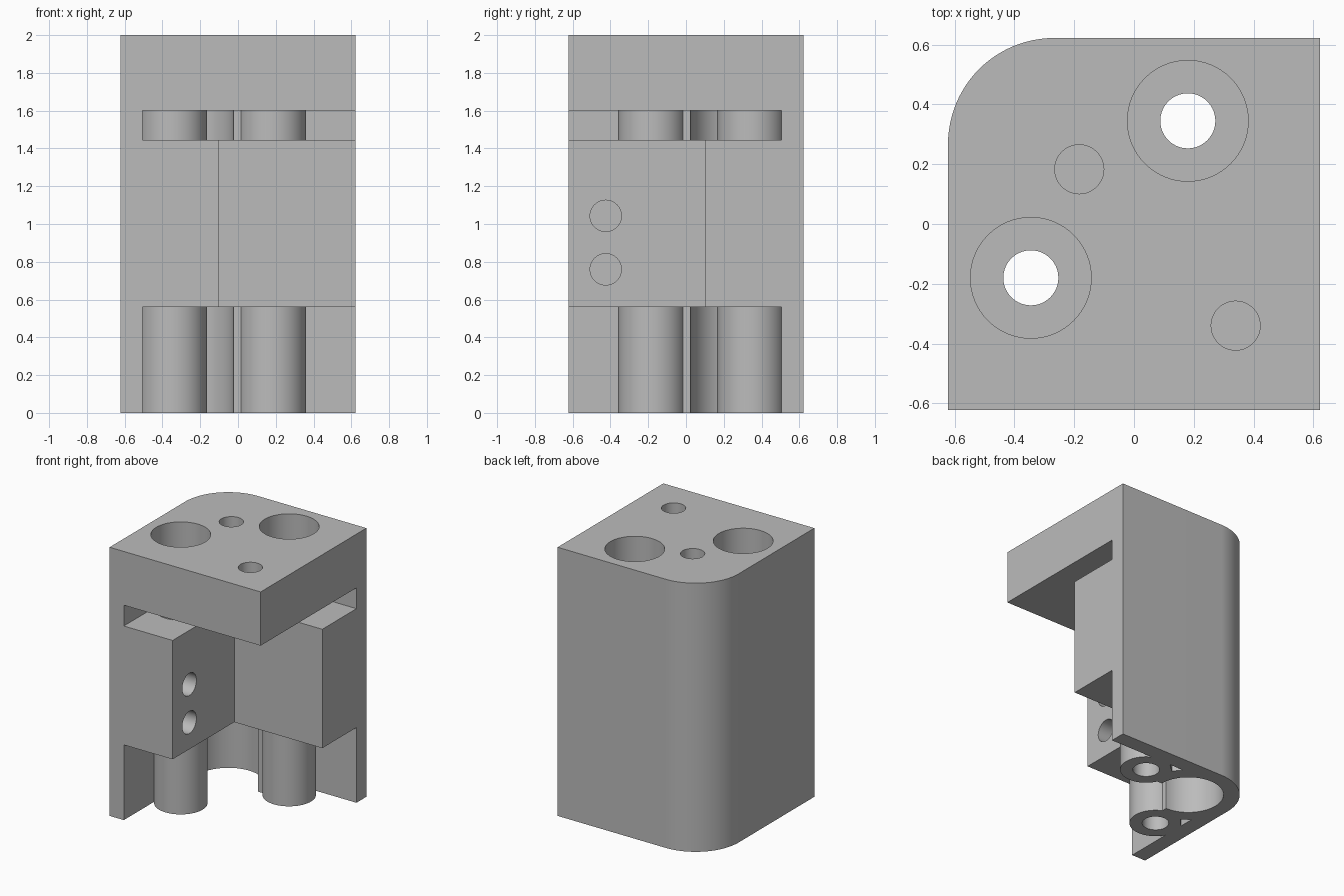
import bpy, bmesh, math

if "Cube" in bpy.data.objects:
    bpy.data.objects.remove(bpy.data.objects["Cube"])

grey = bpy.data.materials.new("plain grey")
grey.diffuse_color = (0.5, 0.5, 0.5, 1)
grey.use_nodes = True
grey.node_tree.nodes["Principled BSDF"].inputs["Base Color"].default_value = grey.diffuse_color


def prism(name, pts, z0, z1):
    """Extrude a counter-clockwise outline from z0 to z1."""
    bm = bmesh.new()
    low = [bm.verts.new((x, y, z0)) for x, y in pts]
    high = [bm.verts.new((x, y, z1)) for x, y in pts]
    bm.faces.new(low[::-1])
    bm.faces.new(high)
    n = len(pts)
    for i in range(n):
        j = (i + 1) % n
        bm.faces.new((low[i], low[j], high[j], high[i]))
    bmesh.ops.recalc_face_normals(bm, faces=bm.faces)
    me = bpy.data.meshes.new(name)
    bm.to_mesh(me)
    bm.free()
    ob = bpy.data.objects.new(name, me)
    bpy.context.collection.objects.link(ob)
    me.materials.append(grey)
    return ob


def rect(x0, x1, y0, y1):
    return [(x0, y0), (x1, y0), (x1, y1), (x0, y1)]


def arc(cx, cy, r, a0=0, a1=360, n=64):
    full = a1 - a0 == 360
    steps = n if full else n + 1
    return [(cx + r * math.cos(math.radians(a0 + (a1 - a0) * i / n)),
             cy + r * math.sin(math.radians(a0 + (a1 - a0) * i / n))) for i in range(steps)]


def mirrored(pts):
    """Reflect an outline across the diagonal through the rounded corner."""
    return [(-y, -x) for x, y in pts][::-1]


def cut(target, tool):
    mod = target.modifiers.new("cut", 'BOOLEAN')
    mod.operation = 'DIFFERENCE'
    mod.solver = 'EXACT'
    mod.object = tool
    bpy.context.view_layer.objects.active = target
    bpy.ops.object.modifier_apply(modifier=mod.name)
    bpy.data.objects.remove(tool, do_unlink=True)


H = 0.622      # half width
W = 0.505      # inner wall face
R = 0.355      # rounded corner radius
C = H - R      # centre of rounded corner
bosses = [(0.18, 0.345), (-0.345, -0.18)]

# housing block with one rounded vertical corner
outline = [(-H, -H), (H, -H), (H, H)] + arc(-C, C, R, 90, 180, 24)
body = prism("housing", outline, 0, 2)

# open front quarter beside the middle block
cut(body, prism("front_opening", rect(-0.103, 1, -1, 0.103), 0.5, 1.5))

# lower bay and upper slot, leaving posts and corner webs
web = rect(-0.8, 0.17, 0.27, 0.8)
gap = [(-0.02, W), (0.032, 0.445), (0.098, W)]
for z0, z1 in ((-0.1, 0.56), (1.445, 1.6)):
    bay = prism("bay", rect(-W, 1, -1, W), z0, z1)
    for x, y in bosses:
        cut(bay, prism("post", arc(x, y, 0.18), z0 - 0.1, z1 + 0.1))
    for pts in (web, mirrored(web)):
        cut(bay, prism("web", pts, z0 - 0.1, z1 + 0.1))
    cut(body, bay)
    cut(body, prism("corner_bore", arc(-C, C, 0.243), z0, z1))
    for pts in (gap, mirrored(gap)):
        cut(body, prism("gap", pts, z0, z1))

# through holes with counterbores
for x, y in bosses:
    cut(body, prism("counterbore", arc(x, y, 0.202), 1.74, 2.2))
    cut(body, prism("bolt_hole", arc(x, y, 0.092), -0.2, 2.2))

# blind holes in the top
for x, y in ((-0.183, 0.183), (0.34, -0.34)):
    cut(body, prism("pin_hole", arc(x, y, 0.082, n=48), 1.72, 2.2))

# two blind side holes in the middle block
for z in (0.76, 1.043):
    tool = prism("side_hole", arc(0, 0, 0.083, n=48), 0, 0.45)
    tool.rotation_euler = (0, math.radians(90), 0)
    tool.location = (-0.5, -0.425, z)
    bpy.context.view_layer.update()
    cut(body, tool)

# smooth curved walls, crisp edges
bpy.ops.object.select_all(action='DESELECT')
body.select_set(True)
bpy.context.view_layer.objects.active = body
bpy.ops.object.shade_smooth_by_angle(angle=math.radians(25))
